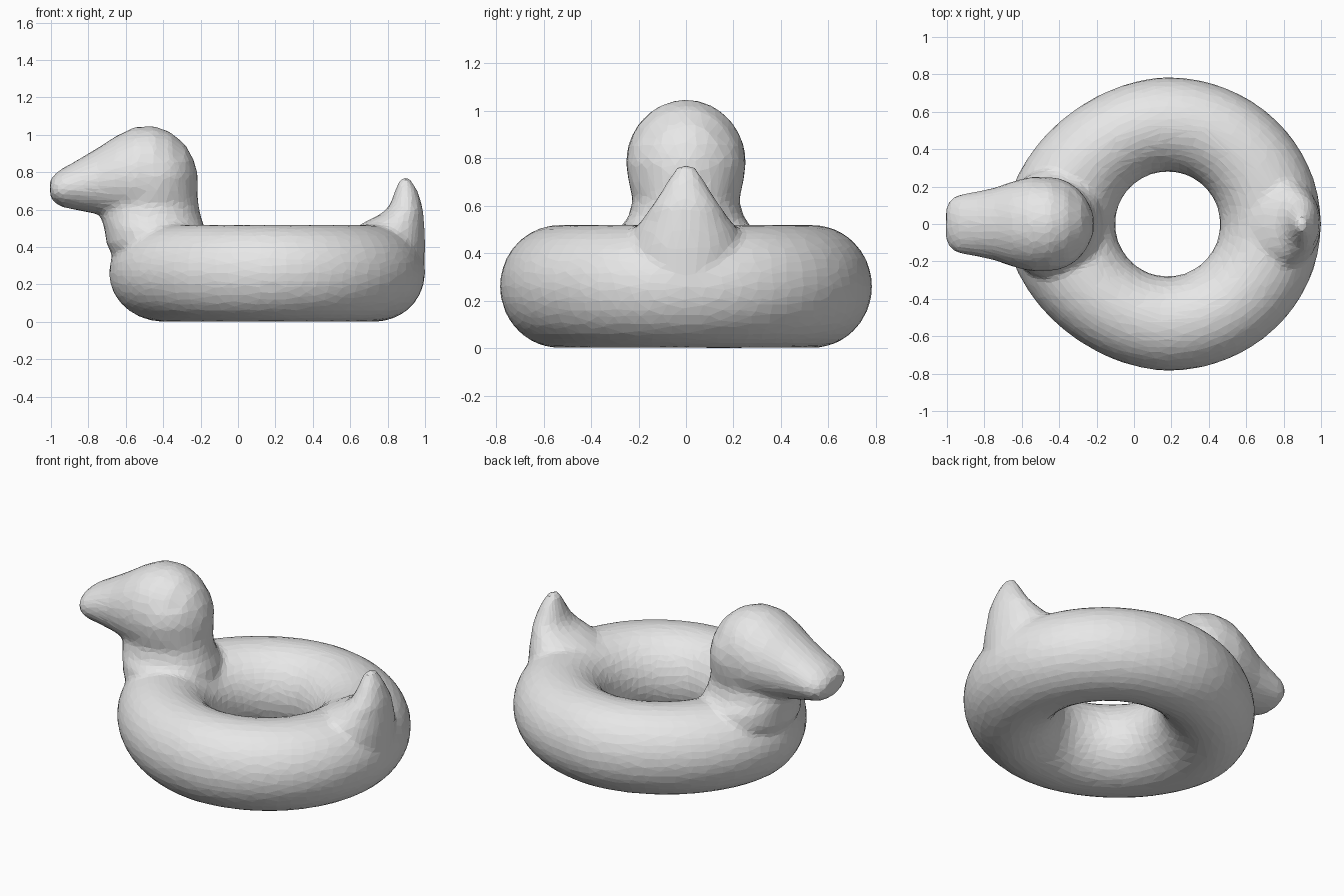
import bpy
import bmesh
from math import cos, sin, tau, copysign
from mathutils import Vector

cube = bpy.data.objects.get("Cube")
if cube:
    bpy.data.objects.remove(cube, do_unlink=True)

# Single plain grey vinyl colour
grey = bpy.data.materials.new("light grey vinyl")
grey.use_nodes = True
colour = (0.8, 0.8, 0.8, 1)
grey.diffuse_color = colour
grey.node_tree.nodes["Principled BSDF"].inputs["Base Color"].default_value = colour


def skin(name, rings, closed=False):
    """Bridge rings of points into a closed surface."""
    bm = bmesh.new()
    loops = [[bm.verts.new(p) for p in ring] for ring in rings]
    n = len(loops[0])
    pairs = list(zip(loops, loops[1:]))
    if closed:
        pairs.append((loops[-1], loops[0]))
    else:
        bm.faces.new(loops[0])
        bm.faces.new(loops[-1])
    for a, b in pairs:
        for i in range(n):
            j = (i + 1) % n
            bm.faces.new((a[i], a[j], b[j], b[i]))
    bmesh.ops.recalc_face_normals(bm, faces=bm.faces)
    mesh = bpy.data.meshes.new(name)
    bm.to_mesh(mesh)
    bm.free()
    mesh.materials.append(grey)
    obj = bpy.data.objects.new(name, mesh)
    bpy.context.scene.collection.objects.link(obj)
    return obj


def angles(n):
    return [tau * i / n for i in range(n)]


def power(v, e):
    return copysign(abs(v) ** e, v)


# Inflated ring: round hole, slightly pointed towards the neck
def ring_section(a):
    length, e = (0.82, 1.0) if cos(a) > 0 else (0.87, 1.11)
    outer = Vector((0.18 + length * power(cos(a), e), 0.785 * power(sin(a), e), 0))
    inner = Vector((0.18 + 0.28 * cos(a), 0.28 * sin(a), 0))
    middle, half = (outer + inner) / 2, (outer - inner) / 2
    return [middle + half * cos(t) + Vector((0, 0, 0.26 + 0.26 * sin(t)))
            for t in angles(28)]


ring = skin("ring_body", [ring_section(a) for a in angles(64)], closed=True)

# Head and bill: sections along x as (x, bottom z, top z, half width)
head_sections = [
    (-1.005, 0.67, 0.76, 0.09), (-0.98, 0.635, 0.79, 0.135),
    (-0.94, 0.612, 0.82, 0.157), (-0.85, 0.595, 0.87, 0.172),
    (-0.75, 0.575, 0.93, 0.193), (-0.65, 0.55, 0.995, 0.228),
    (-0.55, 0.52, 1.043, 0.254), (-0.45, 0.52, 1.048, 0.25),
    (-0.36, 0.52, 1.015, 0.22), (-0.28, 0.54, 0.945, 0.165),
    (-0.235, 0.6, 0.865, 0.1), (-0.215, 0.68, 0.79, 0.04),
]
head = skin("head", [
    [(x, w * cos(t), (lo + hi) / 2 + (hi - lo) / 2 * sin(t)) for t in angles(28)]
    for x, lo, hi, w in head_sections])


# Upright parts: sections along z as (z, min x, max x, half width)
def upright(name, sections):
    return skin(name, [
        [((a + b) / 2 + (b - a) / 2 * cos(t), w * sin(t), z) for t in angles(28)]
        for z, a, b, w in sections])


neck = upright("neck", [
    (0.25, -0.62, -0.22, 0.22), (0.42, -0.705, -0.16, 0.3),
    (0.5, -0.715, -0.175, 0.285), (0.55, -0.73, -0.195, 0.245),
    (0.62, -0.73, -0.21, 0.225), (0.7, -0.71, -0.217, 0.243),
    (0.78, -0.7, -0.218, 0.253), (0.86, -0.68, -0.235, 0.235)])

tail = upright("tail", [
    (0.25, 0.65, 0.998, 0.2), (0.42, 0.62, 1.0, 0.24),
    (0.5, 0.62, 0.998, 0.22), (0.54, 0.69, 0.995, 0.185),
    (0.58, 0.77, 0.992, 0.16), (0.62, 0.81, 0.985, 0.13),
    (0.7, 0.84, 0.96, 0.08), (0.75, 0.858, 0.93, 0.05),
    (0.773, 0.875, 0.915, 0.03)])

# Fuse the parts into one soft skin, then reduce it to flat facets
bpy.ops.object.select_all(action="DESELECT")
for part in (ring, head, neck, tail):
    part.select_set(True)
bpy.context.view_layer.objects.active = ring
bpy.ops.object.join()
duck = bpy.context.view_layer.objects.active
duck.name = "duck_swim_ring"

fuse = duck.modifiers.new("fuse", "REMESH")
fuse.mode = "VOXEL"
fuse.voxel_size = 0.02
soften = duck.modifiers.new("soften", "SMOOTH")
soften.factor = 0.5
soften.iterations = 6
facets = duck.modifiers.new("facets", "DECIMATE")
facets.ratio = 0.12
for name in ("fuse", "soften", "facets"):
    bpy.ops.object.modifier_apply(modifier=name)

duck.data.materials.clear()
duck.data.materials.append(grey)
bpy.ops.object.shade_flat()
